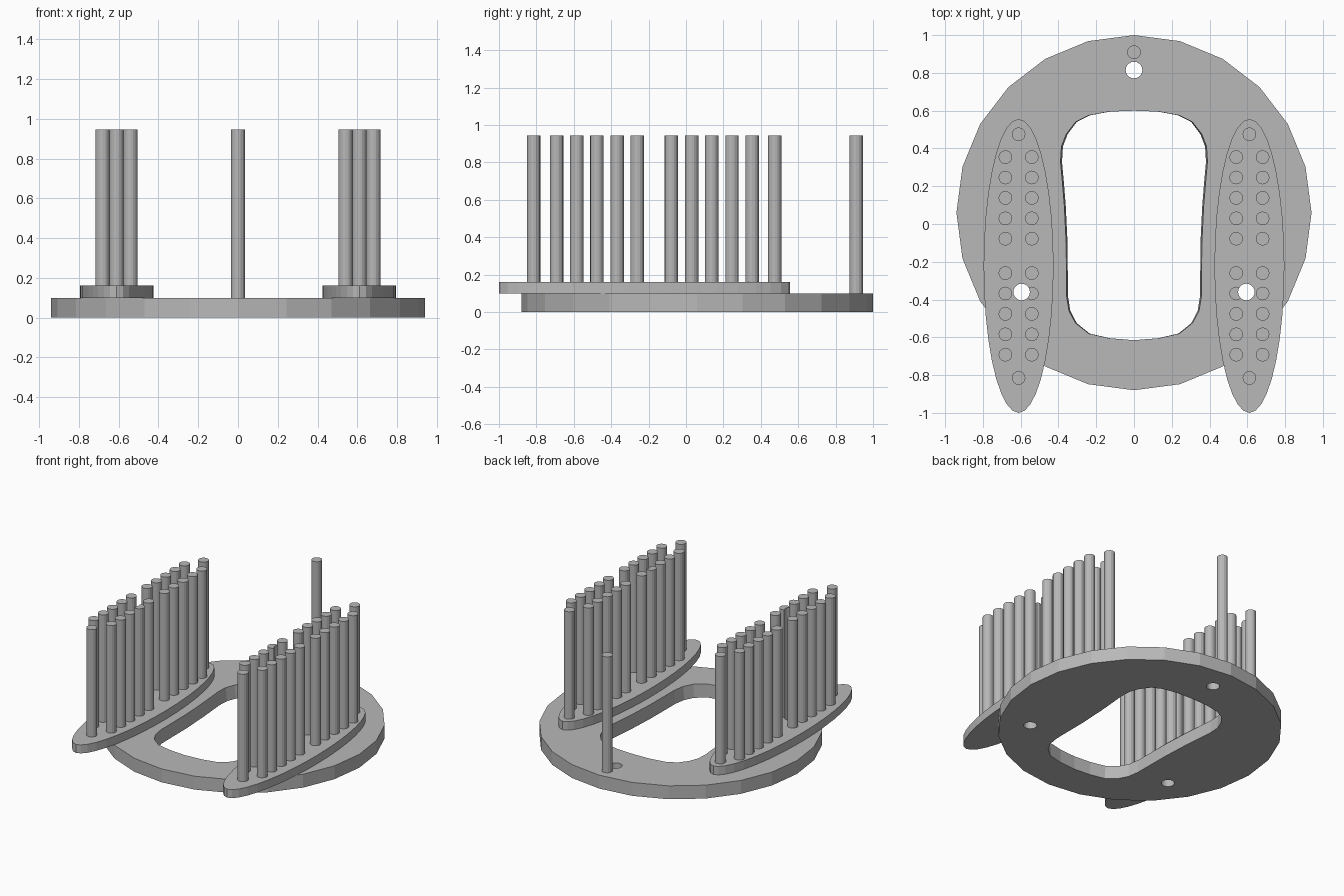
import bpy
import bmesh
from math import sin, cos, tau

default_cube = bpy.data.objects.get("Cube")
if default_cube:
    bpy.data.objects.remove(default_cube, do_unlink=True)

grey = bpy.data.materials.new("plain grey")
grey.use_nodes = True
grey.diffuse_color = (0.48, 0.48, 0.48, 1)
grey.node_tree.nodes["Principled BSDF"].inputs["Base Color"].default_value = grey.diffuse_color


def ellipse(cx, cy, rx, ry, sides):
    """Clockwise outline starting at the back."""
    return [(cx + rx * sin(tau * i / sides), cy + ry * cos(tau * i / sides))
            for i in range(sides)]


def add_prism(bm, outline, z0, z1, bottom_width=1):
    low = [bm.verts.new((x * bottom_width, y, z0)) for x, y in outline]
    high = [bm.verts.new((x, y, z1)) for x, y in outline]
    bm.faces.new(low)
    bm.faces.new(high[::-1])
    for i in range(len(low)):
        j = (i + 1) % len(low)
        bm.faces.new((low[j], low[i], high[i], high[j]))


def make_prisms(name, outlines, z0, z1, bottom_width=1):
    bm = bmesh.new()
    for outline in outlines:
        add_prism(bm, outline, z0, z1, bottom_width)
    bmesh.ops.recalc_face_normals(bm, faces=bm.faces)
    mesh = bpy.data.meshes.new(name)
    bm.to_mesh(mesh)
    bm.free()
    mesh.materials.append(grey)
    obj = bpy.data.objects.new(name, mesh)
    bpy.context.collection.objects.link(obj)
    return obj


def cut(obj, cutter):
    """Subtract the cutter and keep the finished mesh."""
    cutter.hide_render = True
    mod = obj.modifiers.new("cut", 'BOOLEAN')
    mod.operation = 'DIFFERENCE'
    mod.solver = 'EXACT'
    mod.object = cutter
    result = obj.evaluated_get(bpy.context.evaluated_depsgraph_get())
    mesh = bpy.data.meshes.new_from_object(result)
    obj.modifiers.clear()
    obj.data = mesh


BASE_TOP, PAD_TOP, PIN_TOP = 0.098, 0.16, 0.945
PIN_RADIUS, HOLE_RADIUS = 0.036, 0.044

# Round base plate with a tapered central opening
base = make_prisms("base_plate", [ellipse(0, 0.06, 0.94, 0.94, 24)], 0, BASE_TOP)
half = [(0, 0.6), (0.13, 0.595), (0.24, 0.575), (0.31, 0.54), (0.36, 0.475),
        (0.385, 0.41), (0.39, 0.33), (0.38, 0.22), (0.37, 0.1), (0.36, -0.1),
        (0.358, -0.38), (0.345, -0.46), (0.31, -0.525), (0.24, -0.58),
        (0.13, -0.605), (0, -0.615)]
opening = half + [(-x, y) for x, y in half[-2:0:-1]]
opening_cutter = make_prisms("opening_cutter", [opening], -0.01, BASE_TOP + 0.01, 0.975)
cut(base, opening_cutter)

# Three screw holes
spots = [(0, 0.815), (0.595, -0.36), (-0.595, -0.36)]
hole_cutter = make_prisms(
    "hole_cutter", [ellipse(x, y, HOLE_RADIUS, HOLE_RADIUS, 20) for x, y in spots], -0.1, 1.1)
cut(base, hole_cutter)

# Pointed oval pads, each with two rows of pins and one pin at either end
for side, label in ((1, "left"), (-1, "right")):
    cx = 0.611 * side
    pad = make_prisms(label + "_pad", [ellipse(cx, -0.222, 0.185, 0.778, 36)], BASE_TOP, PAD_TOP)
    cut(pad, hole_cutter)
    centres = [(cx, 0.475), (cx, -0.815)]
    for start in (0.354, -0.26):
        for i in range(5):
            centres += [(cx + dx, start - 0.108 * i) for dx in (-0.07, 0.07)]
    pins = make_prisms(
        label + "_pins", [ellipse(x, y, PIN_RADIUS, PIN_RADIUS, 16) for x, y in centres],
        PAD_TOP, PIN_TOP)
    cut(pins, hole_cutter)

# Single pin at the back of the base
make_prisms("back_pin", [ellipse(0, 0.91, PIN_RADIUS, PIN_RADIUS, 16)], BASE_TOP, PIN_TOP)

for cutter in (opening_cutter, hole_cutter):
    bpy.data.objects.remove(cutter, do_unlink=True)
